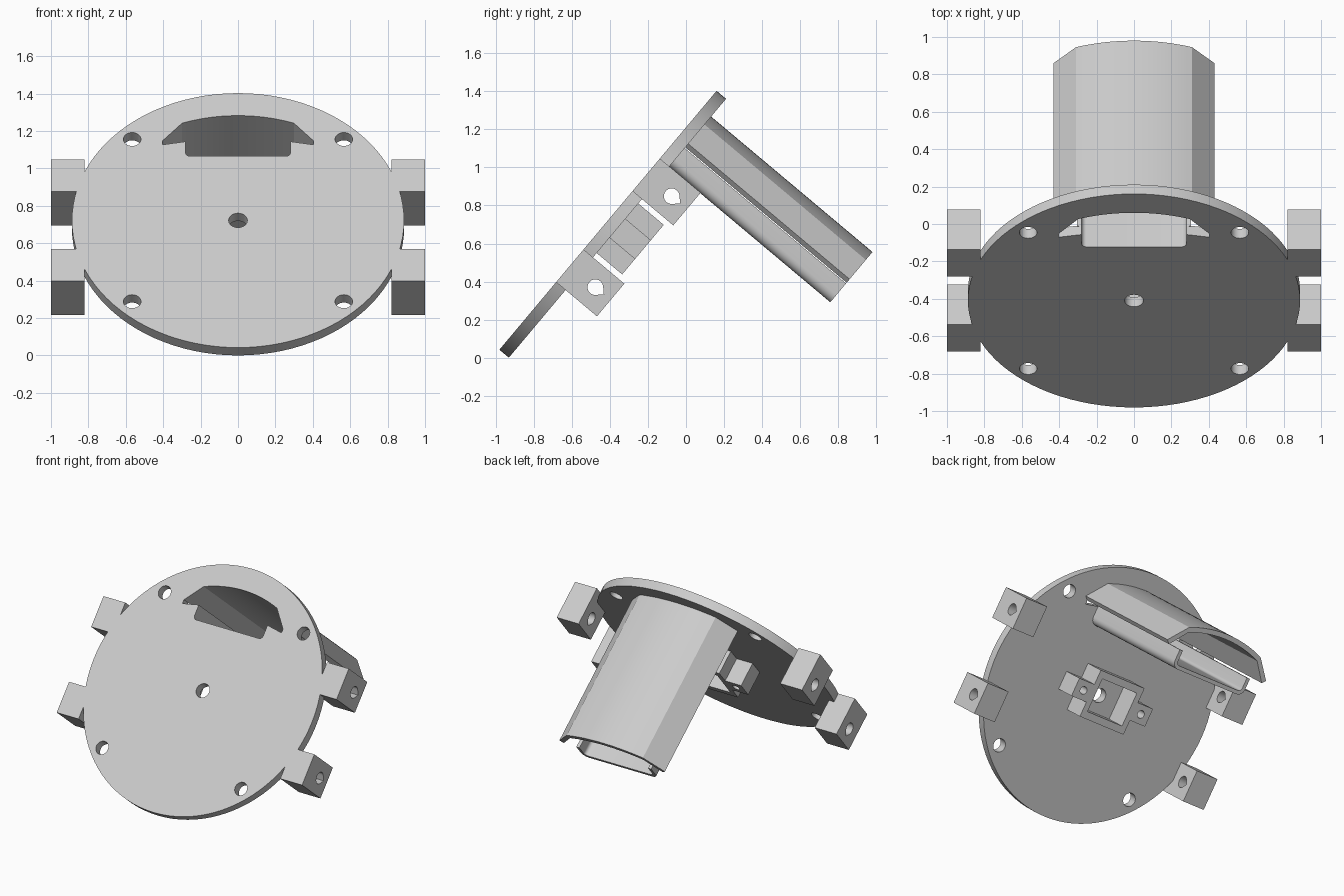
import bpy, bmesh
from math import radians, sin, cos, pi
from mathutils import Matrix

old = bpy.data.objects.get("Cube")
if old:
    bpy.data.objects.remove(old, do_unlink=True)

grey = bpy.data.materials.new("light_grey")
grey.use_nodes = True
grey.diffuse_color = (0.6, 0.6, 0.6, 1)
grey.node_tree.nodes["Principled BSDF"].inputs["Base Color"].default_value = (0.6, 0.6, 0.6, 1)

# Plate frame: x across, y up the plate, z out of its front face
TILT = Matrix.Translation((0, -0.41, 0.722)) @ Matrix.Rotation(radians(50), 4, 'X')
THICK = 0.065
BACK = -0.24      # rear face of the centre housing
TUBE_END = -1.172


def arc(cx, cy, r, a0, a1, n):
    """Points on an arc, angles in degrees."""
    return [(cx + r * cos(radians(a0 + (a1 - a0) * i / n)),
             cy + r * sin(radians(a0 + (a1 - a0) * i / n))) for i in range(n + 1)]


def circle(cx, cy, r, n=32):
    return arc(cx, cy, r, 0, 360, n)[:-1]


def rect(x0, x1, y0, y1):
    return [(x0, y0), (x1, y0), (x1, y1), (x0, y1)]


def mirrored(half):
    """Close a right-hand outline with its left-hand mirror image."""
    return half + [(-x, y) for x, y in reversed(half)]


def prism(name, pts, h0, h1, along_x=False):
    """Extrude an outline along the plate normal, or sideways along x."""
    bm = bmesh.new()
    place = (lambda p: (h0, p[0], p[1])) if along_x else (lambda p: (p[0], p[1], h0))
    face = bm.faces.new([bm.verts.new(place(p)) for p in pts])
    ext = bmesh.ops.extrude_face_region(bm, geom=[face])
    verts = [v for v in ext["geom"] if isinstance(v, bmesh.types.BMVert)]
    shift = (h1 - h0, 0, 0) if along_x else (0, 0, h1 - h0)
    bmesh.ops.translate(bm, vec=shift, verts=verts)
    bmesh.ops.recalc_face_normals(bm, faces=bm.faces)
    mesh = bpy.data.meshes.new(name)
    bm.to_mesh(mesh)
    bm.free()
    obj = bpy.data.objects.new(name, mesh)
    bpy.context.collection.objects.link(obj)
    mesh.materials.append(grey)
    return obj


def activate(obj):
    bpy.ops.object.select_all(action='DESELECT')
    obj.select_set(True)
    bpy.context.view_layer.objects.active = obj


def cut(obj, cutters):
    activate(obj)
    for c in cutters:
        c.hide_render = True
        mod = obj.modifiers.new("cut", 'BOOLEAN')
        mod.operation = 'DIFFERENCE'
        mod.solver = 'EXACT'
        mod.object = c
        bpy.ops.object.modifier_apply(modifier=mod.name)
        bpy.data.objects.remove(c, do_unlink=True)


def finish(obj):
    obj.data.transform(TILT)
    activate(obj)
    bpy.ops.object.shade_smooth_by_angle(angle=radians(25))


# Chute shell and trough outlines
AX, AY, RO, RI, SPAN = 0, -0.15, 0.916, 0.881, 19.8
outer = arc(AX, AY, RO, 90, 90 - SPAN, 10) + [(0.43, 0.579)]
inner = arc(AX, AY, RI, 90, 90 - SPAN, 10) + [(0.404, 0.555)]
shell = outer + inner[::-1]
shell_pts = [(-x, y) for x, y in reversed(outer[1:])] + outer + inner[::-1] \
    + [(-x, y) for x, y in inner[1:]]
trough_out = [(0.305, 0.55)] + arc(0.255, 0.471, 0.05, 0, -90, 6)
trough_in = [(0.28, 0.55)] + arc(0.255, 0.473, 0.025, 0, -90, 6)
trough_pts = mirrored(trough_out) + [(-x, y) for x, y in trough_in] + trough_in[::-1]

# Round plate with screw holes and the chute window
plate = prism("round_plate", circle(0, 0, 0.888, 96), -THICK, 0)
window = mirrored(inner[1:] + [(0.404, 0.528)] + trough_in) + [(0, AY + RI)]
cutters = [prism("window_cutter", window, -0.2, 0.1),
           prism("centre_cutter", circle(0, 0, 0.05), -0.2, 0.1)]
for sx in (-1, 1):
    for sy in (-1, 1):
        cutters.append(prism("screw_cutter", circle(sx * 0.566, sy * 0.566, 0.047), -0.2, 0.1))
cut(plate, cutters)
finish(plate)

# Chute behind the window
finish(prism("chute_shell", shell_pts, -THICK + 0.005, TUBE_END))
finish(prism("chute_trough", trough_pts, -THICK + 0.005, TUBE_END))

# Four hinge blocks with teardrop bores
for side, sx in (("left", 1), ("right", -1)):
    for level, sy in (("upper", 1), ("lower", -1)):
        mid = sy * 0.312
        block = prism(f"{level}_{side}_block", rect(mid - 0.112, mid + 0.112, -0.28, 0),
                      sx * 0.822, sx * 1.0, along_x=True)
        bore = arc(mid, -0.175, 0.041, -45, 225, 24) + [(mid, -0.175 - 0.058)]
        cut(block, [prism("bore_cutter", bore, sx * 0.7, sx * 1.1, along_x=True)])
        finish(block)

# Centre housing with two screw ears and a pocket
half = [(0.19, 0.17), (0.19, 0.065), (0.32, 0.065),
        (0.32, -0.065), (0.19, -0.065), (0.19, -0.17)]
housing = prism("centre_housing", mirrored(half), -THICK + 0.005, BACK)
cut(housing, [prism("pocket_cutter", rect(-0.15, 0.15, -0.12, 0.12), 0.1, -0.4)]
    + [prism("ear_cutter", circle(sx * 0.25, 0, 0.027, 20), -THICK, -0.4) for sx in (-1, 1)])
finish(housing)
